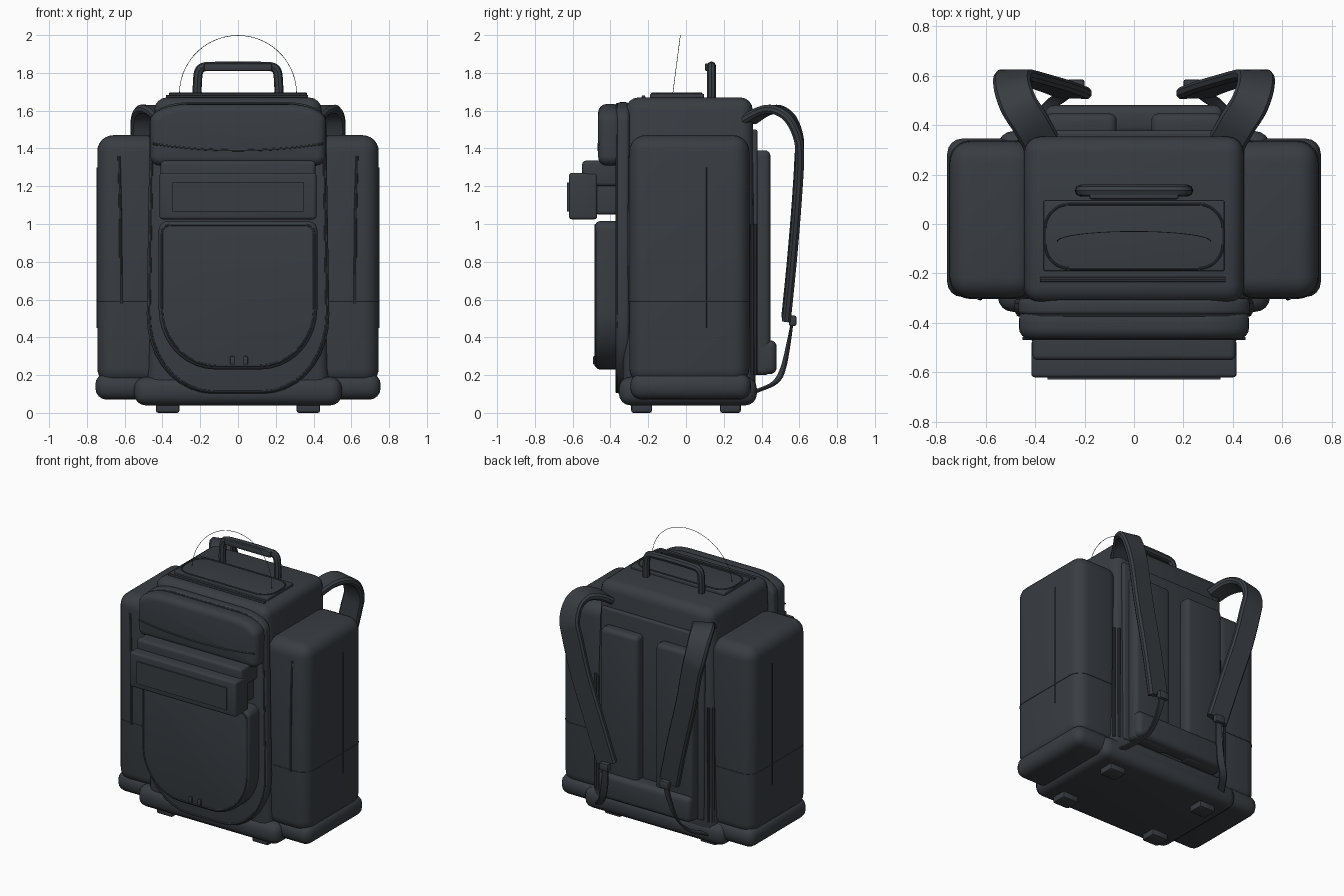
import bpy, bmesh, math
from mathutils import Vector

if "Cube" in bpy.data.objects:
    bpy.data.objects.remove(bpy.data.objects["Cube"], do_unlink=True)

fabric = bpy.data.materials.new("dark_slate_fabric")
fabric.use_nodes = True
COLOUR = (0.040, 0.047, 0.055, 1)
fabric.diffuse_color = COLOUR
fabric.node_tree.nodes["Principled BSDF"].inputs["Base Color"].default_value = COLOUR
parts = []


def finish(name, bm, bevel=0, segments=4):
    """Round the sharp edges and turn the bmesh into an object."""
    bmesh.ops.recalc_face_normals(bm, faces=bm.faces)
    if bevel:
        edges = [e for e in bm.edges if e.calc_face_angle(0) > 0.7]
        bmesh.ops.bevel(bm, geom=edges, offset=bevel, segments=segments,
                        profile=0.5, affect='EDGES', clamp_overlap=True)
    mesh = bpy.data.meshes.new(name)
    bm.to_mesh(mesh)
    bm.free()
    mesh.materials.append(fabric)
    ob = bpy.data.objects.new(name, mesh)
    bpy.context.collection.objects.link(ob)
    parts.append(ob)
    return ob


def box(name, x, y, z, bevel=0, top=(1, 1), segments=4):
    """Box between (min, max) pairs; its top can be narrowed."""
    bm = bmesh.new()
    bmesh.ops.create_cube(bm, size=1)
    mid = [sum(r) / 2 for r in (x, y, z)]
    for v in bm.verts:
        sx, sy = top if v.co.z > 0 else (1, 1)
        v.co = (mid[0] + v.co.x * (x[1] - x[0]) * sx,
                mid[1] + v.co.y * (y[1] - y[0]) * sy,
                mid[2] + v.co.z * (z[1] - z[0]))
    return finish(name, bm, bevel, segments)


def outline(w, z0, z1, low, high, taper=1, n=9):
    """Rounded outline in x, z with elliptical (rx, rz) corners."""
    pts = []
    corners = ((1, 1, high, 0), (-1, 1, high, 90), (-1, -1, low, 180), (1, -1, low, 270))
    for sx, sz, (rx, rz), start in corners:
        cx, cz = sx * (w - rx), (z1 - rz if sz > 0 else z0 + rz)
        for i in range(n + 1):
            a = math.radians(start + 90 * i / n)
            px, pz = cx + rx * math.cos(a), cz + rz * math.sin(a)
            pts.append((px * (1 + (taper - 1) * (pz - z0) / (z1 - z0)), pz))
    return pts


def panel(name, pts, y0, y1, bevel):
    """Extrude an x, z outline along y."""
    bm = bmesh.new()
    face = bm.faces.new([bm.verts.new((x, y1, z)) for x, z in pts])
    out = bmesh.ops.extrude_face_region(bm, geom=[face])
    for v in out["geom"]:
        if isinstance(v, bmesh.types.BMVert):
            v.co.y = y0
    return finish(name, bm, bevel)


def tube(name, pts, radius, closed=False, smooth=False):
    """Round cord along points."""
    curve = bpy.data.curves.new(name, 'CURVE')
    curve.dimensions = '3D'
    curve.bevel_depth, curve.bevel_resolution = radius, 2
    curve.use_fill_caps = True
    sp = curve.splines.new('NURBS' if smooth else 'POLY')
    sp.points.add(len(pts) - 1)
    for p, co in zip(sp.points, pts):
        p.co = (*co, 1)
    sp.use_cyclic_u = closed
    if smooth:
        sp.order_u, sp.use_endpoint_u = 3, True
    tmp = bpy.data.objects.new(name + "_path", curve)
    bpy.context.collection.objects.link(tmp)
    bpy.context.view_layer.update()
    mesh = bpy.data.meshes.new_from_object(tmp.evaluated_get(bpy.context.evaluated_depsgraph_get()))
    bpy.data.objects.remove(tmp, do_unlink=True)
    bm = bmesh.new()
    bm.from_mesh(mesh)
    bpy.data.meshes.remove(mesh)
    return finish(name, bm)


def spline(pts, steps=6):
    """Smooth points running through the given points."""
    p = [Vector(q) for q in pts]
    p = [2 * p[0] - p[1]] + p + [2 * p[-1] - p[-2]]
    res = []
    for a, b, c, d in zip(p, p[1:], p[2:], p[3:]):
        for i in range(steps):
            t = i / steps
            res.append(0.5 * (2 * b + (c - a) * t + (2 * a - 5 * b + 4 * c - d) * t * t
                              + (3 * b - a - 3 * c + d) * t ** 3))
    return res + [p[-2]]


def band(name, pts, side_start, side_end, half_w, half_t):
    """Flat padded strap swept along a path, its width axis turning on the way."""
    path = spline(pts)
    bm = bmesh.new()
    rings = []
    for i, c in enumerate(path):
        t = (path[min(i + 1, len(path) - 1)] - path[max(i - 1, 0)]).normalized()
        k = min(1, i / len(path) * 1.6)
        w = Vector(side_start).lerp(Vector(side_end), k)
        w = (w - t * w.dot(t)).normalized()
        n = t.cross(w)
        ring = []
        for a, b in ((1, .4), (.85, 1), (-.85, 1), (-1, .4), (-1, -.4), (-.85, -1), (.85, -1), (1, -.4)):
            ring.append(bm.verts.new(c + w * half_w * a + n * half_t * b))
        rings.append(ring)
    for r, s in zip(rings, rings[1:]):
        for j in range(8):
            bm.faces.new((r[j], r[j - 1], s[j - 1], s[j]))
    bm.faces.new(rings[0])
    bm.faces.new(rings[-1])
    return finish(name, bm)


# Main body, base and top plate
box("main_body", (-.485, .485), (-.335, .37), (.08, 1.67), .065, (.91, .95))
box("base", (-.55, .55), (-.355, .375), (.04, .19), .06)
box("top_plate", (-.365, .365), (-.19, .095), (1.65, 1.69), .006)
top_rim = [(x, z - .05, 1.692) for x, z in outline(.36, -.13, .13, (.1, .1), (.1, .1))]
tube("top_plate_piping", top_rim, .005, True)
tube("top_seam", [(-.38, -.225, 1.672), (.37, -.225, 1.672)], .01)

# Front panel, flap and lower pouch
front = outline(.49, .1, 1.645, (.36, .42), (.22, .1), .95)
panel("front_panel", front, -.368, -.3, .02)
tube("front_panel_piping", [(x * .97, -.366, .87 + (z - .87) * .985) for x, z in front], .007, True)
panel("top_flap_pocket", outline(.465, 1.31, 1.635, (.05, .05), (.2, .09)), -.465, -.34, .045)
tube("flap_seam", [(.45 * i / 8, -.463, 1.39 + .035 * (i / 8) ** 2) for i in range(-8, 9)], .006)
pouch = outline(.42, .23, 1.015, (.3, .32), (.05, .05))
panel("lower_pouch", pouch, -.48, -.34, .025)
tube("lower_pouch_piping", [(x * .96, -.478, .62 + (z - .62) * .95) for x, z in pouch], .006, True)
for x in (-.03, .04):
    box("zip_pull", (x - .012, x + .012), (-.492, -.47), (.255, .3), .005, segments=2)

# Middle pouch with its hood and name-free plate
box("middle_pouch_neck", (-.38, .38), (-.48, -.34), (1.05, 1.22), .02)
box("middle_pouch_hood", (-.41, .41), (-.55, -.36), (1.2, 1.335), .02)
box("middle_pouch_box", (-.415, .415), (-.62, -.47), (1.025, 1.27), .015)
box("middle_pouch_plate", (-.35, .35), (-.629, -.62), (1.065, 1.22))
tube("hood_seam", [(-.38, -.551, 1.255), (.38, -.551, 1.255)], .006)

# Carry handle and thin wire loop above the top
grip = [(-.215, .135, 1.66), (-.215, .135, 1.74), (-.2, .135, 1.82), (-.12, .135, 1.835),
        (.12, .135, 1.835), (.2, .135, 1.82), (.215, .135, 1.74), (.215, .135, 1.66)]
tube("carry_handle", spline(grip), .024)
box("handle_mount", (-.18, .18), (.1, .13), (1.81, 1.85), .008, segments=2)
loop = [math.pi * i / 40 for i in range(41)]
tube("wire_loop", [(.31 * math.cos(a), -.07 + .04 * math.sin(a), 1.69 + .308 * math.sin(a))
                   for a in loop], .0015)

# Back panel and lumbar pad
box("back_panel", (-.4, .4), (.34, .378), (.2, 1.5), .012)
box("lumbar_pad", (-.36, .36), (.36, .48), (.205, .385), .035)

for s, side in ((1, "left"), (-1, "right")):
    def span(a, b):
        return tuple(sorted((s * a, s * b)))

    def flip(pts):
        return [(s * p[0], p[1], p[2]) for p in pts]

    # Side pocket, its base, seams and zips
    box(side + "_side_pocket", span(.4, .745), (-.3, .335), (.15, 1.47), .085, segments=6)
    box(side + "_side_base", span(.42, .755), (-.295, .345), (.07, .21), .06)
    ring = outline(.1725, -.3, .335, (.085, .085), (.085, .085))
    tube(side + "_pocket_seam", [(s * .5725 + x, y, .59) for x, y in ring], .003, True)
    tube(side + "_front_zip", spline(flip([(.62, -.3, .58), (.622, -.301, 1), (.63, -.298, 1.36)])), .008)
    tube(side + "_side_zip", flip([(.744, .105, .45), (.744, .105, 1.3)]), .006)

    # Rear corner cords and back pad
    for x, y in ((.43, .365), (.46, .35)):
        tube(side + "_rear_cord", flip([(x, y, .2), (x, y, 1.0)]), .01)
    box(side + "_back_pad", span(.07, .36), (.35, .447), (.2, 1.39), .03)

    # Shoulder strap, buckle and thin webbing
    path = [(.375, .33, 1.55), (.42, .41, 1.597), (.465, .48, 1.605), (.49, .55, 1.56), (.49, .595, 1.46),
            (.465, .6, 1.35), (.41, .585, 1.1), (.325, .56, .8), (.245, .53, .5)]
    band(side + "_shoulder_strap", flip(path), (s * .85, -.5, 0), (s, .05, 0), .076, .023)
    box(side + "_strap_buckle", span(.2, .27), (.545, .585), (.46, .515), .01, segments=2)
    web = [(.235, .565, .5), (.25, .545, .38), (.29, .515, .24), (.35, .47, .16), (.42, .36, .11)]
    band(side + "_webbing", flip(web), (s, 0, 0), (s * .8, .6, 0), .024, .006)

    # Feet
    for y in (-.235, .235):
        box(side + "_foot", span(.31, .435), (y - .055, y + .055), (0, .06), .012, segments=2)

bpy.ops.object.select_all(action='DESELECT')
for ob in parts:
    ob.select_set(True)
bpy.context.view_layer.objects.active = parts[0]
bpy.ops.object.shade_smooth_by_angle(angle=math.radians(35))
